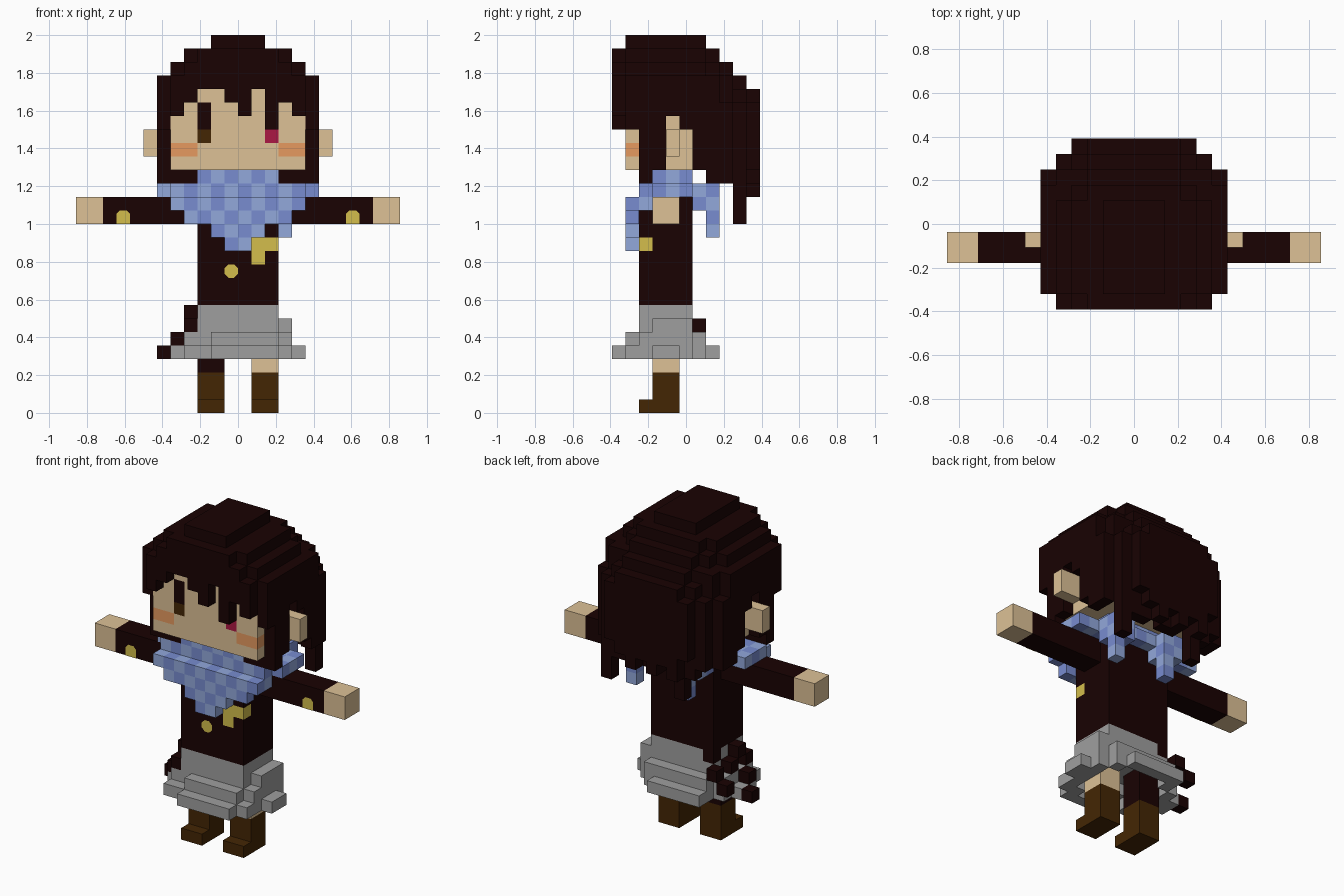
import bpy, bmesh, math
from mathutils import Vector

if "Cube" in bpy.data.objects:
    bpy.data.objects.remove(bpy.data.objects["Cube"])

U = 1 / 14                      # size of one block
COLOURS = {                     # display colours, converted to linear below
    "dark_brown": (25, 2, 2), "skin": (221, 193, 150), "leather": (68, 38, 4),
    "grey": (159, 159, 159), "light_blue": (146, 168, 219), "blue": (120, 140, 208),
    "yellow": (212, 190, 76), "blush": (230, 154, 96), "red": (171, 23, 67)}
NAMES = list(COLOURS)
MATS = []
for name, rgb in COLOURS.items():
    m = bpy.data.materials.new(name)
    lin = [c / 255 / 12.92 if c < 11 else ((c / 255 + 0.055) / 1.055) ** 2.4 for c in rgb]
    m.diffuse_color = lin + [1]
    m.use_nodes = True
    m.node_tree.nodes["Principled BSDF"].inputs["Base Color"].default_value = m.diffuse_color
    MATS.append(m)

cells = {}                      # (x, y, z) -> (part, colour)
paint = {}                      # (cell, direction) -> colour


def box(part, colour, x, y, z):
    for i in range(*x):
        for j in range(*y):
            for k in range(*z):
                c = colour
                if c == "check":
                    c = "light_blue" if (i + j + k) % 2 else "blue"
                cells[i, j, k] = (part, c)


def both(part, colour, x, y, z):
    box(part, colour, x, y, z)
    box(part, colour, (-x[1], -x[0]), y, z)


# skirt: flared tiers, open underneath
box("skirt", "grey", (-3, 3), (2, 6), (6, 8))
box("skirt", "grey", (3, 4), (3, 6), (6, 7))
box("skirt", "grey", (-2, 3), (1, 2), (5, 6))
box("skirt", "grey", (-3, -2), (2, 3), (5, 6))
box("skirt", "grey", (-3, 3), (6, 7), (5, 6))
both("skirt", "grey", (3, 4), (2, 6), (5, 6))
box("skirt", "grey", (-2, 3), (0, 1), (4, 5))
box("skirt", "grey", (-3, 2), (7, 8), (4, 5))
both("skirt", "grey", (2, 4), (1, 2), (4, 5))
both("skirt", "grey", (2, 3), (6, 7), (4, 5))
both("skirt", "grey", (3, 4), (2, 6), (4, 5))
both("skirt", "grey", (4, 5), (3, 5), (4, 5))

# legs and shoes
for side, x, upper in (("right", (-3, -1), "dark_brown"), ("left", (1, 3), "skin")):
    box(side + "_leg", upper, x, (3, 5), (3, 6))
    box(side + "_shoe", "leather", x, (3, 5), (0, 3))
    box(side + "_shoe", "leather", x, (2, 3), (0, 1))

# scattered dark blocks along one side of the skirt
for x, y, z in ((-6, 4, 4), (-5, 6, 5), (-5, 3, 5), (-4, 4, 6), (-4, 6, 6),
                (-4, 2, 6), (-4, 3, 7), (-3, 5, 7)):
    box("skirt_trim", "dark_brown", (x, x + 1), (y, y + 1), (z, z + 1))

# torso, arms, hands
box("torso", "dark_brown", (-3, 3), (2, 6), (8, 17))
both("sleeves", "dark_brown", (3, 10), (3, 5), (14, 16))
both("hands", "skin", (10, 12), (3, 5), (14, 16))

# scarf: collar, pointed front, two tails behind
box("scarf", "check", (-3, 3), (2, 6), (17, 18))
box("scarf", "check", (-4, 4), (2, 7), (16, 17))
both("scarf", "check", (4, 5), (2, 6), (16, 17))
both("scarf", "check", (5, 6), (3, 6), (16, 17))
for k, w in ((12, 1), (13, 2), (14, 4), (15, 5)):
    box("scarf", "check", (-w, w), (1, 2), (k, k + 1))
both("scarf", "check", (3, 5), (2, 3), (15, 16))
for x in (-2, 3):
    box("scarf", "check", (x - 1, x + 1), (6, 8), (15, 17))
    box("scarf", "check", (x, x + 1), (7, 8), (13, 16))

# head and ears, which sit in a gap in the side hair
box("head", "skin", (-5, 5), (1, 9), (18, 20))
box("head", "skin", (-5, 5), (1, 7), (20, 24))
both("ears", "skin", (5, 7), (4, 5), (19, 21))

# hair
FRINGE = (22, 23, 24, 24, 23, 22, 24, 21, 23, 22)
WIDTH = {0: 5, 9: 5, 10: 4}     # half width by depth row, 6 elsewhere
CROWN = {27: (2, 1, 7, 9), 26: (4, 0, 8, 1.15), 25: (5, 0, 9, 1.1), 24: (6, 0, 10, 1.05),
         23: (6, 0, 11, 1.0), 22: (6, 0, 11, 1.12), 21: (6, 0, 11, 1.3)}


def strand_end(i, j):
    """Lowest block of the hair in one column."""
    edge = i in (-6, 5)
    if j == 0:
        return FRINGE[i + 5]
    if j == 1:
        return 21 if edge else 24
    if j < 9:
        if not edge:
            return 24 if j < 7 else 20
        return {2: 17, 3: 18, 4: 22, 5: 21}.get(j, 18 - (j > 6))
    if j == 9:
        return 16 + (i * 5) % 3 // 2
    return 18 if i in (-4, 3) else 16 + (i * i + 1) % 2


def in_crown(i, j, k):
    """Tiers are boxy in front and rounded at the back."""
    if k not in CROWN:
        return True
    w, y0, y1, limit = CROWN[k]
    c, d = (y0 + y1) / 2, (y1 - y0) / 2
    if not (y0 <= j < y1 and -w <= i < w):
        return False
    dj = (j + .5 - c) / d
    if dj < 0:
        return k == 27 or k < 24 or abs((i + .5) / w) ** 3.5 + abs(dj) ** 3.5 < 1.15
    return abs((i + .5) / w) ** 2.2 + dj ** 2.2 < limit


for j in range(11):
    w = WIDTH.get(j, 6)
    for i in range(-w, w):
        for k in range(strand_end(i, j), 28):
            if in_crown(i, j, k):
                cells[i, j, k] = ("hair", "dark_brown")
both("hair", "dark_brown", (3, 6), (2, 3), (17, 18))
box("hair", "dark_brown", (4, 5), (9, 10), (14, 18))
box("hair", "dark_brown", (-3, -2), (9, 10), (14, 18))

# painted face and clasp
FRONT, RIGHT, LEFT = (0, -1, 0), (1, 0, 0), (-1, 0, 0)
for x, iris in ((-3, "leather"), (2, "red")):
    paint[(x, 1, 20), FRONT] = iris
    for k in (21, 22):
        paint[(x, 1, k), FRONT] = "dark_brown"
for x in (-5, -4, 3, 4):
    paint[(x, 1, 19), FRONT] = "blush"
paint[(4, 1, 19), RIGHT] = paint[(-5, 1, 19), LEFT] = "blush"
for c in ((1, 2, 12), (2, 2, 12), (1, 2, 11)):
    paint[c, FRONT] = "yellow"
paint[(2, 2, 12), RIGHT] = "yellow"


def place(x, y, z):
    return Vector((x * U, (y - 5.5) * U, z * U))


def new_object(name, bm):
    me = bpy.data.meshes.new(name)
    bm.to_mesh(me)
    bm.free()
    for m in MATS:
        me.materials.append(m)
    bpy.context.collection.objects.link(bpy.data.objects.new(name, me))


# outer block faces of each part
DIRS = [tuple(s if a == b else 0 for b in range(3)) for a in range(3) for s in (-1, 1)]
for part in sorted({p for p, c in cells.values()}):
    bm = bmesh.new()
    for cell, (p, colour) in cells.items():
        if p != part:
            continue
        for d in DIRS:
            if tuple(a + b for a, b in zip(cell, d)) in cells:
                continue
            n = Vector(d)
            u = Vector((d[1], d[2], d[0]))
            v = n.cross(u)
            mid = Vector(cell) + Vector((.5, .5, .5)) + n / 2
            f = bm.faces.new([bm.verts.new(place(*(mid + (u * a + v * b) / 2)))
                              for a, b in ((-1, -1), (1, -1), (1, 1), (-1, 1))])
            f.material_index = NAMES.index(paint.get((cell, d), colour))
    bmesh.ops.remove_doubles(bm, verts=bm.verts, dist=1e-4)
    new_object(part, bm)

# buttons: rounded on the chest, flat-bottomed on the sleeves
OCTAGON = [(.54 * math.cos(a), .54 * math.sin(a))
           for a in (math.pi / 8 + t * math.pi / 4 for t in range(8))]
ARCH = [(-.5, -.49), (.5, -.49), (.5, .25), (.25, .5), (-.25, .5), (-.5, .25)]
for name, x, y, z, outline in (("chest_button", -.5, 2, 10.5, OCTAGON),
                               ("right_cuff_button", -8.5, 3, 14.5, ARCH),
                               ("left_cuff_button", 8.5, 3, 14.5, ARCH)):
    bm = bmesh.new()
    f = bm.faces.new([bm.verts.new(place(x + a, y - .05, z + b)) for a, b in outline])
    f.material_index = NAMES.index("yellow")
    f.normal_update()
    if f.normal.y > 0:
        f.normal_flip()
    new_object(name, bm)
